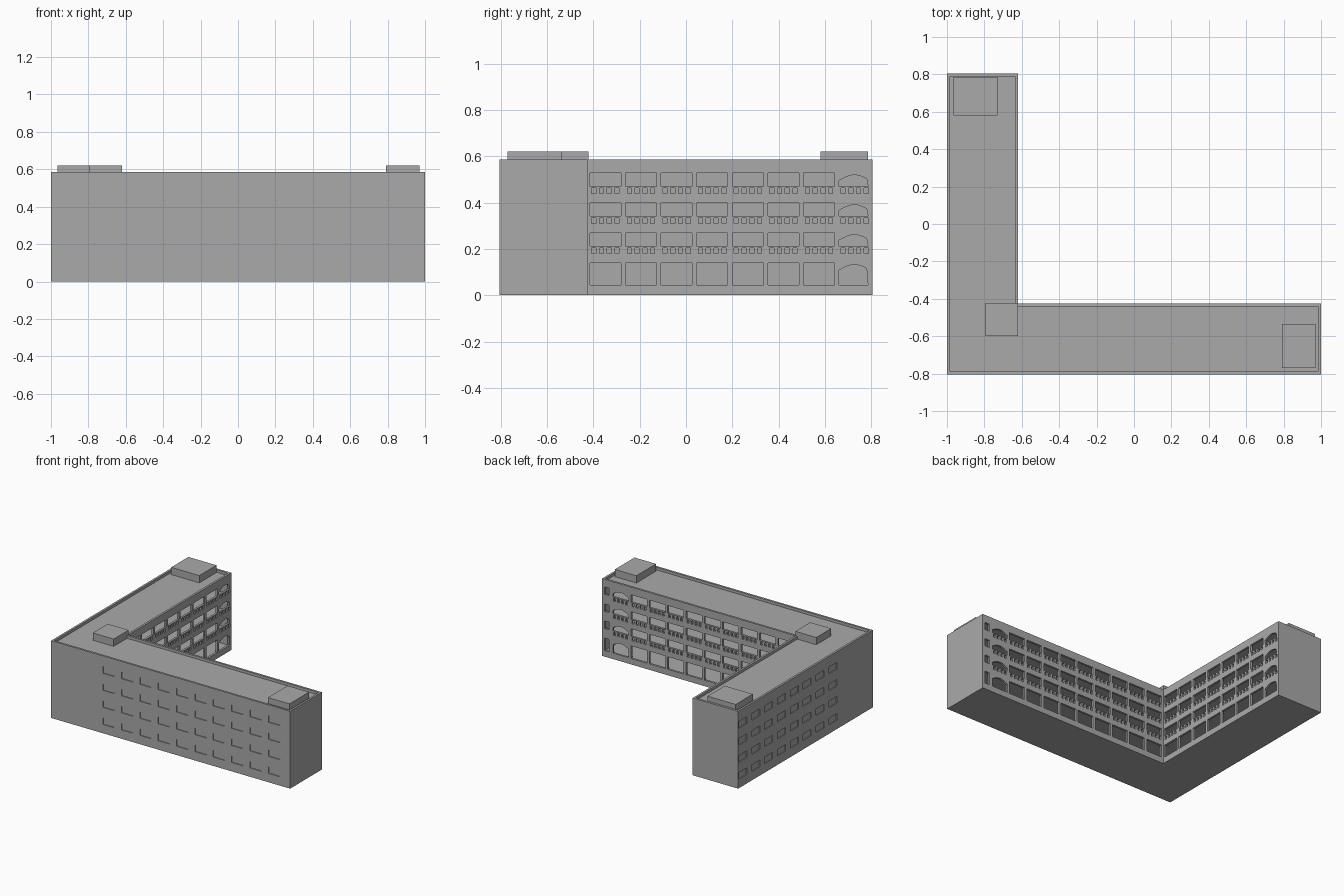
import bpy, math
from mathutils import Matrix, Vector

cube = bpy.data.objects.get("Cube")
if cube:
    bpy.data.objects.remove(cube, do_unlink=True)

grey = bpy.data.materials.new("concrete_grey")
grey.use_nodes = True
COLOUR = (0.4, 0.4, 0.4, 1)
grey.diffuse_color = COLOUR
grey.node_tree.nodes["Principled BSDF"].inputs["Base Color"].default_value = COLOUR

T = 0.016              # wall thickness
TOP = 0.585            # parapet height
FLOORS, STOREY, BAY = 4, 0.129, 0.1537
HX, HY = 1.0, 0.805    # half footprint
IX, IY = -0.62, -0.425 # inner faces of the two wings


def rect(u0, u1, v0, v1):
    return [(u0, v0), (u1, v0), (u1, v1), (u0, v1)]


def plate(name, outlines, thickness, matrix):
    """Flat outlines (inner ones become holes) extruded to a mesh."""
    curve = bpy.data.curves.new(name, 'CURVE')
    curve.dimensions = '2D'
    curve.fill_mode = 'BOTH'
    curve.extrude = thickness / 2
    for pts in outlines:
        spline = curve.splines.new('POLY')
        spline.points.add(len(pts) - 1)
        for p, (u, v) in zip(spline.points, pts):
            p.co = (u, v, 0, 1)
        spline.use_cyclic_u = True
    temp = bpy.data.objects.new(name + "_outline", curve)
    bpy.context.collection.objects.link(temp)
    graph = bpy.context.evaluated_depsgraph_get()
    mesh = bpy.data.meshes.new_from_object(temp.evaluated_get(graph))
    bpy.data.objects.remove(temp, do_unlink=True)
    mesh.name = name
    mesh.transform(matrix)
    mesh.materials.clear()
    mesh.materials.append(grey)
    for poly in mesh.polygons:
        poly.use_smooth = False
    ob = bpy.data.objects.new(name, mesh)
    bpy.context.collection.objects.link(ob)
    return ob


def along_x(y):
    m = Matrix(((1, 0, 0), (0, 0, -1), (0, 1, 0))).to_4x4()
    return Matrix.Translation((0, y, 0)) @ m


def along_y(x):
    m = Matrix(((0, 0, 1), (1, 0, 0), (0, 1, 0))).to_4x4()
    return Matrix.Translation((x, 0, 0)) @ m


def level(z):
    return Matrix.Translation((0, 0, z))


def window_holes(start, count):
    return [rect(u, u + 0.096, z, z + 0.05)
            for z in (0.067 + STOREY * f for f in range(FLOORS))
            for u in (start + 0.039 + BAY * b for b in range(count))]


def arch(u0, u1, v0, v1, rise=0.024, steps=10):
    pts = [(u0, v0), (u1, v0)]
    for i in range(steps + 1):
        t = i / steps
        pts.append((u1 + (u0 - u1) * t, v1 - rise + rise * math.sin(math.pi * t)))
    return pts


def gallery_holes(start, count, end_opening=None):
    """Open bays, the last one arched, with balustrade slots upstairs."""
    holes = []
    for f in range(FLOORS):
        low = (0.083 if f else 0.045) + STOREY * f
        high = 0.14 + STOREY * f
        for b in range(count):
            u = start + BAY * b
            if b == count - 1:
                holes.append(arch(u, u + 0.132, low, high - 0.008))
            else:
                holes.append(rect(u, u + 0.134, low, high))
            if f:
                for s in range(4):
                    c = u + 0.134 * (s + 0.5) / 4
                    holes.append(rect(c - 0.009, c + 0.009, low - 0.031, low - 0.008))
        if end_opening:
            holes.append(rect(*end_opening, low, high))
    return holes


# Outer walls with recessed windows
front_windows = window_holes(-0.605, 10)
side_windows = window_holes(-0.415, 8)
front_m, side_m = along_x(-HY + T / 2), along_y(-HX + T / 2)
plate("front_wall", [rect(-HX, HX, 0, TOP)] + front_windows, T, front_m)
plate("front_window_panes", front_windows, 0.004, front_m)
plate("side_wall", [rect(-HY + T, HY, 0, TOP)] + side_windows, T, side_m)
plate("side_window_panes", side_windows, 0.004, side_m)

# Plain end walls
plate("front_wing_end_wall", [rect(-HY + T, IY, 0, TOP)], T, along_y(HX - T / 2))
plate("side_wing_end_wall", [rect(-HX + T, IX, 0, TOP)], T, along_x(HY - T / 2))

# Courtyard walls with open galleries
plate("front_wing_gallery", [rect(IX - T, HX - T, 0, TOP)]
      + gallery_holes(-0.605, 10, (0.94, 0.978)), T, along_x(IY - T / 2))
plate("side_wing_gallery", [rect(IY, HY - T, 0, TOP)]
      + gallery_holes(-0.415, 8), T, along_y(IX - T / 2))

# Floor slabs and roof, following the L-shaped plan
e = T / 2
plan = [(-HX + e, -HY + e), (HX - e, -HY + e), (HX - e, IY - e),
        (IX - e, IY - e), (IX - e, HY - e), (-HX + e, HY - e)]
plate("ground_slab", [plan], 0.04, level(0.02))
for f in range(1, FLOORS):
    plate(f"floor_slab_{f}", [plan], 0.024, level(0.03 + STOREY * f))
plate("roof_slab", [plan], 0.03, level(0.55))

# Roof stair houses
for name, box in (("back_roof_house", (-0.965, -0.73, 0.58, 0.785)),
                  ("corner_roof_house", (-0.795, IX, -0.6, IY + 0.003)),
                  ("end_roof_house", (0.79, 0.97, -0.77, -0.535))):
    plate(name, [rect(*box)], 0.06, level(0.59))
